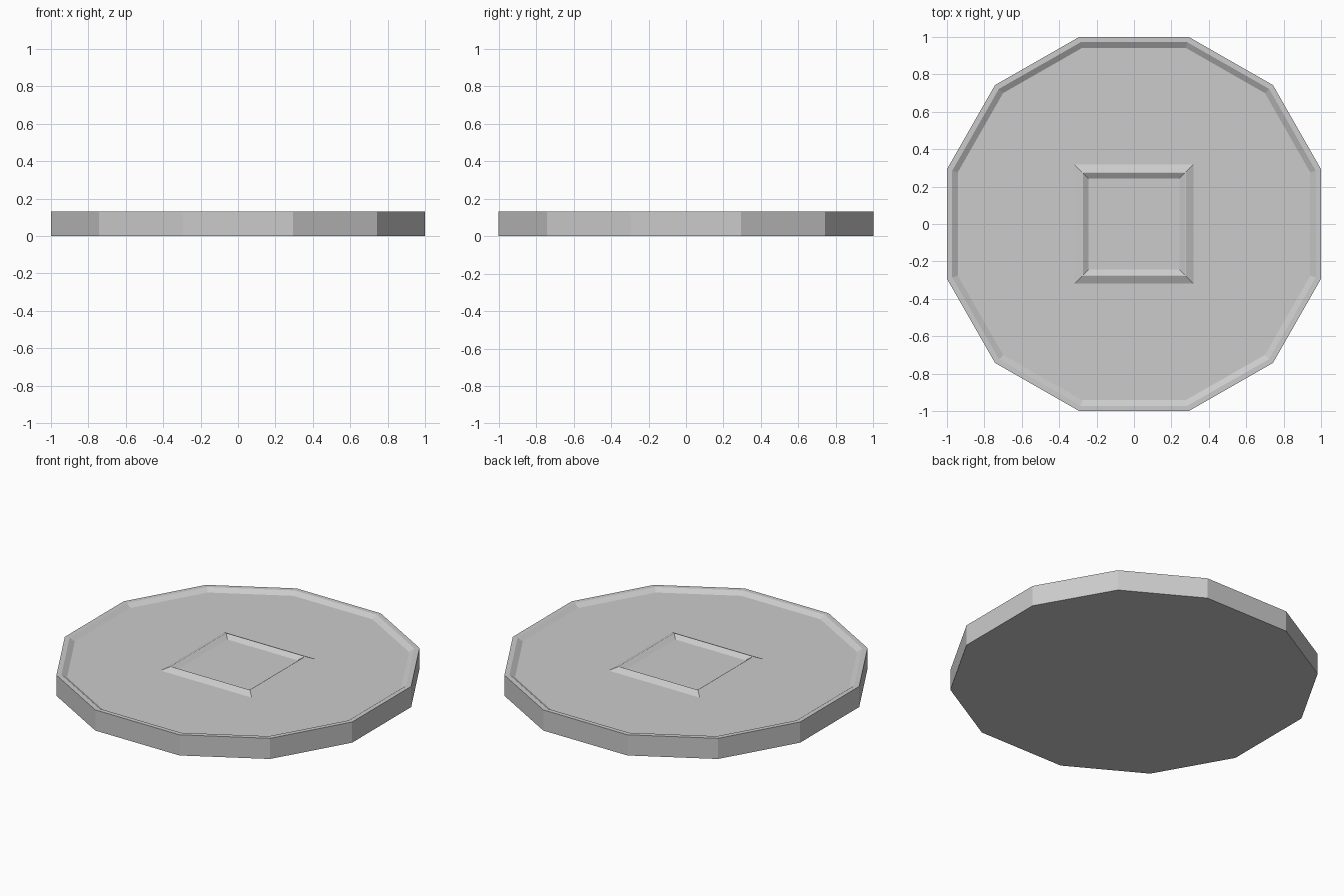
import bpy, bmesh

if "Cube" in bpy.data.objects:
    bpy.data.objects.remove(bpy.data.objects["Cube"])

RIM_Z, FLOOR_Z = 0.13, 0.11


def loft(name, outline, rings, cap):
    """Skin scaled copies of an outline; rings are (scale, z)."""
    bm = bmesh.new()
    loops = [[bm.verts.new((x * s, y * s, z)) for x, y in outline] for s, z in rings]
    n = len(outline)
    pairs = list(zip(loops, loops[1:]))
    if cap:
        bm.faces.new(loops[0][::-1])
        bm.faces.new(loops[-1])
    else:
        pairs.append((loops[-1], loops[0]))
    for a, b in pairs:
        for i in range(n):
            j = (i + 1) % n
            bm.faces.new((a[i], a[j], b[j], b[i]))
    bmesh.ops.recalc_face_normals(bm, faces=bm.faces)
    mesh = bpy.data.meshes.new(name)
    bm.to_mesh(mesh)
    bm.free()
    obj = bpy.data.objects.new(name, mesh)
    bpy.context.collection.objects.link(obj)
    return obj


# Twelve-sided outline: one quarter turned four times
quarter = [(1, -0.293), (1, 0.293), (0.743, 0.743)]
outline = []
for _ in range(4):
    outline += quarter
    quarter = [(-y, x) for x, y in quarter]

# Disc with a narrow raised rim sloping down to the floor
loft("disc", outline,
     [(1, 0), (1, RIM_Z), (0.972, RIM_Z), (0.942, FLOOR_Z)], cap=True)

# Low square ridge around the centre, seated slightly into the floor
square = [(1, -1), (1, 1), (-1, 1), (-1, -1)]
loft("square_ridge", square,
     [(0.318, FLOOR_Z), (0.277, RIM_Z), (0.274, RIM_Z),
      (0.244, FLOOR_Z), (0.244, FLOOR_Z - 0.01), (0.318, FLOOR_Z - 0.01)], cap=False)
